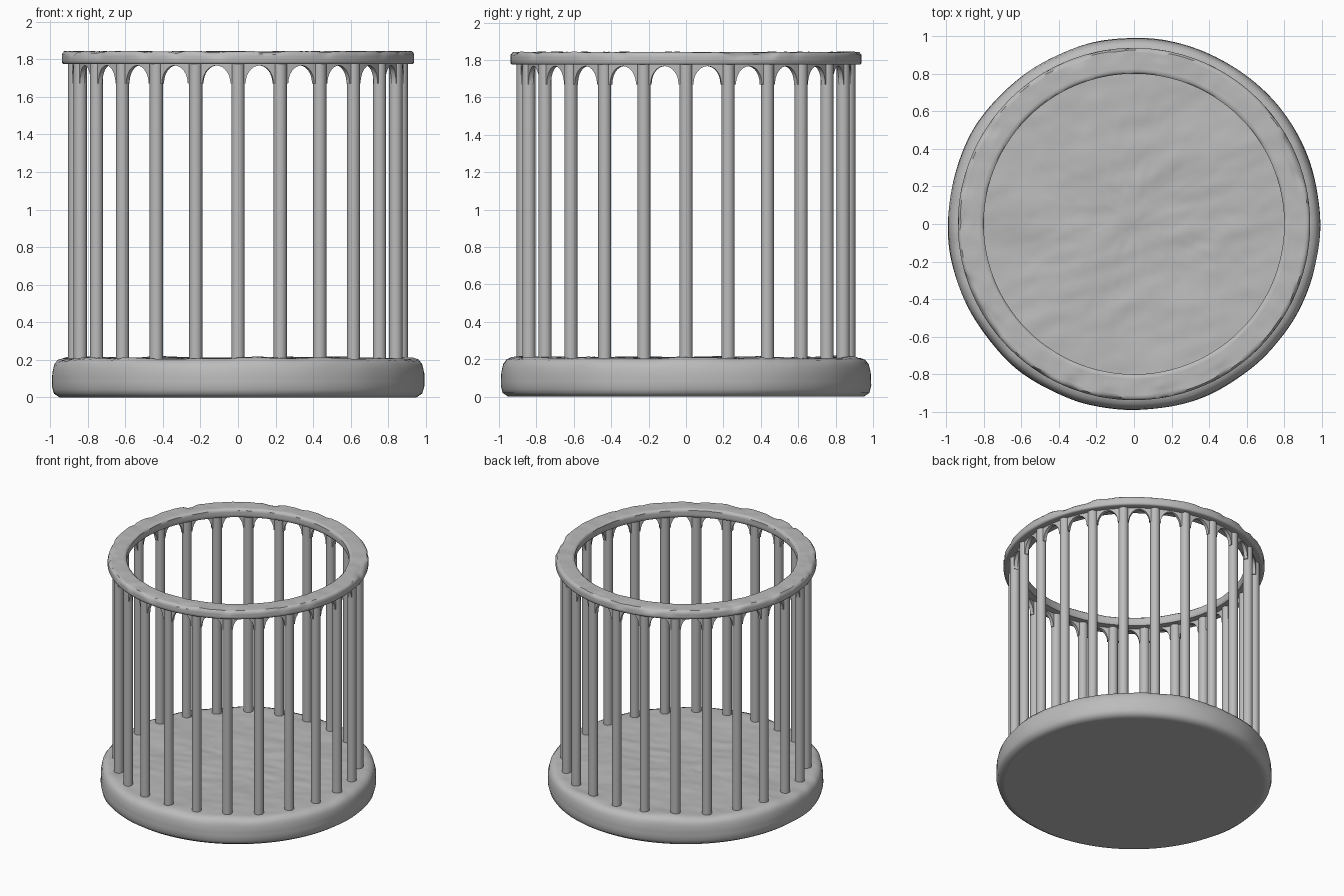
import bpy, bmesh, math
from mathutils import Vector, noise

cube = bpy.data.objects.get("Cube")
if cube:
    bpy.data.objects.remove(cube, do_unlink=True)

BARS = 24
BAR_CIRCLE = 0.87
BAR_RADIUS = 0.035
STEP = math.tau / BARS

stone = bpy.data.materials.new("grey stone")
stone.use_nodes = True
grey = (0.5, 0.5, 0.5, 1)
stone.diffuse_color = grey
stone.node_tree.nodes["Principled BSDF"].inputs["Base Color"].default_value = grey


def finish(name, bm, angle=40):
    bmesh.ops.recalc_face_normals(bm, faces=bm.faces)
    mesh = bpy.data.meshes.new(name)
    bm.to_mesh(mesh)
    bm.free()
    mesh.materials.append(stone)
    obj = bpy.data.objects.new(name, mesh)
    bpy.context.collection.objects.link(obj)
    bpy.ops.object.select_all(action='DESELECT')
    obj.select_set(True)
    bpy.context.view_layer.objects.active = obj
    bpy.ops.object.shade_smooth_by_angle(angle=math.radians(angle))
    return obj


def resample(points, spacing):
    """Split each profile segment into short pieces."""
    result = []
    for (r0, z0), (r1, z1) in zip(points, points[1:]):
        count = max(1, round(math.hypot(r1 - r0, z1 - z0) / spacing))
        for i in range(count):
            t = i / count
            result.append((r0 + (r1 - r0) * t, z0 + (z1 - z0) * t))
    return result + [points[-1]]


def lathe(points, segments):
    """Revolve a radius/height profile about z."""
    bm = bmesh.new()
    verts = [bm.verts.new((r, 0, z)) for r, z in points]
    edges = [bm.edges.new(pair) for pair in zip(verts, verts[1:])]
    bmesh.ops.spin(bm, geom=verts + edges, cent=(0, 0, 0), axis=(0, 0, 1),
                   angle=math.tau, steps=segments, use_merge=False)
    bmesh.ops.remove_doubles(bm, verts=bm.verts, dist=0.0005)
    return bm


def clamp(t):
    return max(0, min(1, t))


# Solid round base with a rounded rim and hand-hewn top
base = lathe(resample([(0, 0), (0.95, 0), (0.98, 0.02), (0.99, 0.06), (0.988, 0.13),
                       (0.978, 0.175), (0.96, 0.198), (0.93, 0.208), (0, 0.205)], 0.025), 192)
for v in base.verts:
    p = v.co.copy()
    top = clamp((p.z - 0.12) / 0.08)
    broad = noise.noise(p * 3.5)
    streak = noise.noise(Vector((p.x * 4 + p.y * 2, p.y * 11 - p.x * 4, 3)))
    fine = noise.noise(p * 22)
    v.co.z += top * (0.012 * broad + 0.006 * streak + 0.002 * fine)
    if p.z > 0.01:
        swell = 1 + 0.006 * noise.noise(p * 4 + Vector((5, 2, 1)))
        v.co.x *= swell
        v.co.y *= swell
finish("base", base, 50)

# Upper ring, chipped along its top edges
ring = lathe(resample([(0.8, 1.785), (0.808, 1.775), (0.93, 1.775), (0.938, 1.783),
                       (0.938, 1.828), (0.926, 1.842), (0.812, 1.842), (0.8, 1.832),
                       (0.8, 1.785)], 0.014), 240)
for v in ring.verts:
    p = v.co.copy()
    top = clamp((p.z - 1.80) / 0.03)
    radius = math.hypot(p.x, p.y)
    edge = clamp((radius - 0.87) / 0.06)
    chip = max(0, noise.noise(p * 9) - 0.1)
    v.co.z += top * (0.004 * noise.noise(p * 14) - edge * 0.025 * chip)
    shrink = 1 - top * edge * 0.025 * chip
    v.co.x *= shrink
    v.co.y *= shrink
finish("top_ring", ring, 50)

# Upright bars, evenly spaced
for i in range(BARS):
    a = i * STEP
    bm = bmesh.new()
    bmesh.ops.create_cone(bm, segments=24, cap_ends=True, radius1=BAR_RADIUS,
                          radius2=BAR_RADIUS, depth=1.62)
    bmesh.ops.translate(bm, verts=bm.verts, vec=(BAR_CIRCLE * math.sin(a),
                                                 -BAR_CIRCLE * math.cos(a), 0.98))
    finish(f"bar_{i + 1:02d}", bm)

# Thin arched panels between neighbouring bars, under the ring
ARCH_HALF = 0.074
SPRING, RISE, PANEL_TOP = 1.67, 0.097, 1.785
PIECES = 20
for i in range(BARS):
    centre = (i + 0.5) * STEP
    bm = bmesh.new()
    rows = []
    outline = [(-0.09, SPRING)]
    for k in range(PIECES + 1):
        t = math.pi * (1 - k / PIECES)
        outline.append((ARCH_HALF * math.cos(t), SPRING + RISE * math.sin(t)))
    outline.append((0.09, SPRING))
    for across, low in outline:
        a = centre + across / BAR_CIRCLE
        rows.append([bm.verts.new((r * math.sin(a), -r * math.cos(a), z))
                     for r, z in ((0.857, low), (0.883, low),
                                  (0.883, PANEL_TOP), (0.857, PANEL_TOP))])
    for left, right in zip(rows, rows[1:]):
        for k in range(4):
            n = (k + 1) % 4
            bm.faces.new((left[k], left[n], right[n], right[k]))
    bm.faces.new(rows[0])
    bm.faces.new(rows[-1])
    finish(f"arch_{i + 1:02d}", bm)
